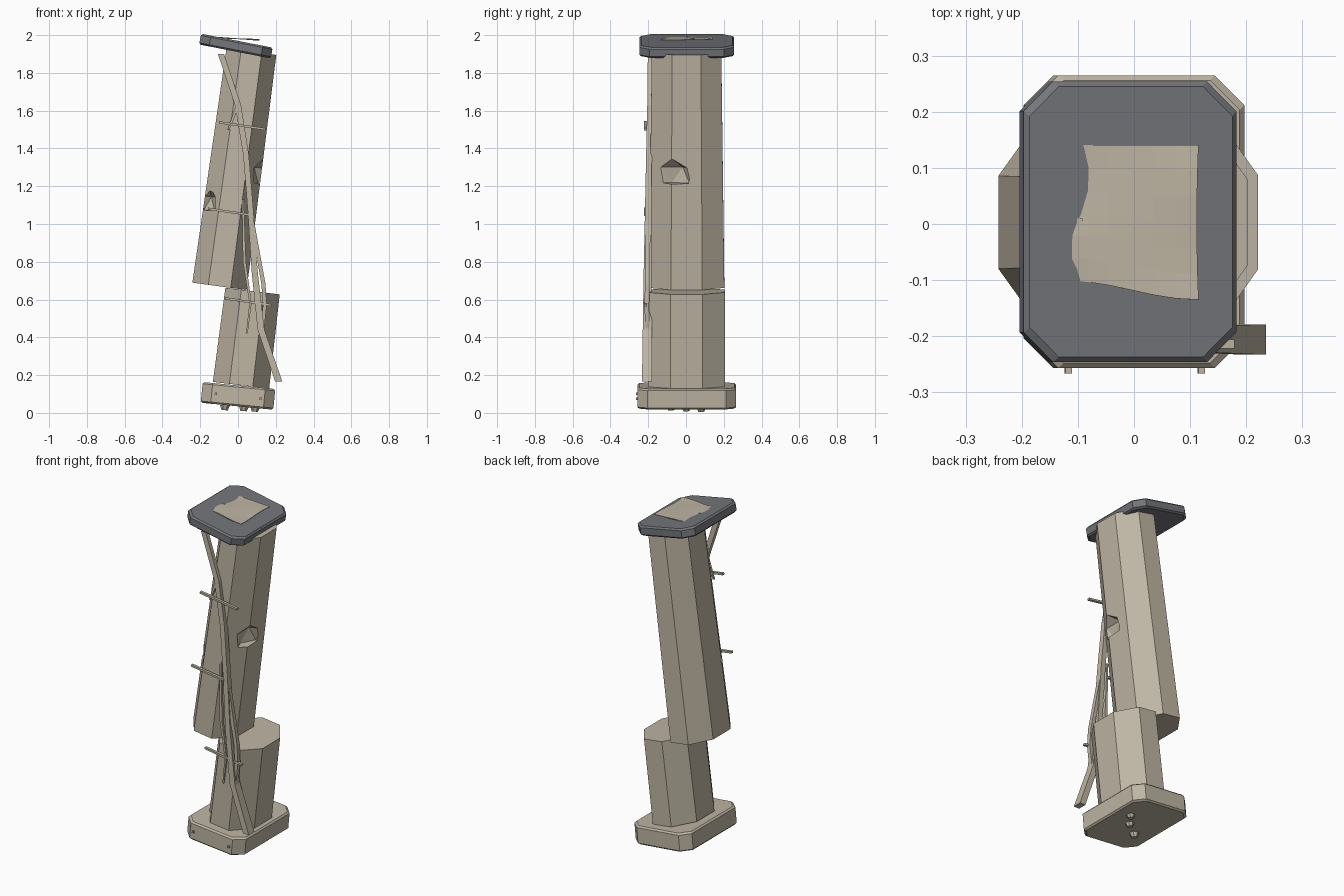
import bpy, bmesh, math
from mathutils import Matrix, Vector

if "Cube" in bpy.data.objects:
    bpy.data.objects.remove(bpy.data.objects["Cube"])


def material(name, col):
    m = bpy.data.materials.new(name)
    m.diffuse_color = (*col, 1)
    m.use_nodes = True
    m.node_tree.nodes["Principled BSDF"].inputs["Base Color"].default_value = m.diffuse_color
    return m


STONE = material("tan stone", (0.52, 0.465, 0.37))
SLATE = material("dark slate", (0.175, 0.18, 0.195))


def finish(name, bm, mat, loc=(0, 0, 0), tilt=0.0):
    bmesh.ops.recalc_face_normals(bm, faces=bm.faces)
    bm.transform(Matrix.Translation(Vector(loc)) @ Matrix.Rotation(math.radians(tilt), 4, 'Y'))
    me = bpy.data.meshes.new(name)
    bm.to_mesh(me)
    bm.free()
    me.materials.append(mat)
    ob = bpy.data.objects.new(name, me)
    bpy.context.collection.objects.link(ob)
    return ob


def loft(rings):
    """Skin a list of equal-length rings and cap both ends."""
    bm = bmesh.new()
    vs = [[bm.verts.new(p) for p in r] for r in rings]
    n = len(vs[0])
    for a, b in zip(vs, vs[1:]):
        for i in range(n):
            j = (i + 1) % n
            bm.faces.new((a[i], a[j], b[j], b[i]))
    bm.faces.new(vs[0][::-1])
    bm.faces.new(vs[-1])
    return bm


def octagon(hx, hy, cx, cy, z):
    """Rectangle with cut corners."""
    return [(hx, -hy + cy, z), (hx, hy - cy, z), (hx - cx, hy, z), (-hx + cx, hy, z),
            (-hx, hy - cy, z), (-hx, -hy + cy, z), (-hx + cx, -hy, z), (hx - cx, -hy, z)]


def slab(name, hx, hy, h, mat, loc, tilt, bev=0.009):
    c = 0.053
    rings = [octagon(hx - b, hy - b, c, c, z) for b, z in
             ((bev, -h), (0, -h + bev), (0, h - bev), (bev, h))]
    return finish(name, loft(rings), mat, loc, tilt)


def shaft(name, p0, p1, bottom, top):
    d = Vector((p1[0] - p0[0], 0, p1[1] - p0[1]))
    rings = [octagon(hx, hy, hx * 0.586, hy * 0.586, z)
             for (hx, hy), z in ((bottom, 0), (top, d.length))]
    return finish(name, loft(rings), STONE, (p0[0], 0.003, p0[1]),
                  math.degrees(math.atan2(d.x, d.z)))


def strand(name, pts):
    """Tapered four-sided strand; pts = (x, y, z, half width, half depth)."""
    rings = [[(x - w, y - d, z), (x + w, y - d, z), (x + w, y + d, z), (x - w, y + d, z)]
             for x, y, z, w, d in pts]
    return finish(name, loft(rings), STONE)


def box(name, loc, size, tilt=0):
    bm = bmesh.new()
    bmesh.ops.create_cube(bm, size=1)
    bm.transform(Matrix.Diagonal((*size, 1)))
    return finish(name, bm, STONE, loc, tilt)


# base and cap slabs
slab("base_slab", 0.193, 0.261, 0.055, STONE, (0, 0.004, 0.09), 5.5)
slab("cap_slab", 0.193, 0.25, 0.029, SLATE, (-0.011, 0.004, 1.942), 11)

# broken column shaft
shaft("lower_shaft", (0.016, 0.146), (0.077, 0.645), (0.15, 0.203), (0.145, 0.203))
upper = shaft("upper_shaft", (-0.098, 0.67), (0.071, 1.913), (0.145, 0.2), (0.133, 0.184))

# chipped dents cut from the upper shaft
for i, (loc, size) in enumerate((((0.128, -0.075, 1.255), (0.065, 0.11, 0.092)),
                                 ((-0.16, -0.13, 1.11), (0.055, 0.08, 0.08)))):
    bm = bmesh.new()
    bmesh.ops.create_icosphere(bm, subdivisions=1, radius=1)
    # flatten the floor of the dent
    for v in bm.verts:
        v.co.z = max(v.co.z, -0.5)
    bm.transform(Matrix.Diagonal((*size, 1)))
    cutter = finish(f"dent_cutter_{i}", bm, STONE, loc, 6)
    cutter.hide_render = True
    mod = upper.modifiers.new("dent", 'BOOLEAN')
    mod.object = cutter
    mod.operation = 'DIFFERENCE'
    mod.solver = 'EXACT'
    bpy.context.view_layer.objects.active = upper
    bpy.ops.object.modifier_apply(modifier=mod.name)
    bpy.data.objects.remove(cutter)

# climbing vine with thin offshoots
strand("main_vine", [(-0.09, -0.19, 1.90, 0.016, 0.012), (0.0, -0.192, 1.63, 0.016, 0.013),
                     (0.042, -0.196, 1.37, 0.015, 0.015), (0.066, -0.2, 1.08, 0.015, 0.017),
                     (0.088, -0.203, 0.75, 0.016, 0.021), (0.122, -0.205, 0.44, 0.018, 0.024),
                     (0.216, -0.206, 0.165, 0.019, 0.027)])
strand("vine_branch", [(0.078, -0.2, 1.0, 0.01, 0.012), (0.135, -0.205, 0.68, 0.011, 0.013),
                       (0.142, -0.207, 0.57, 0.01, 0.012), (0.126, -0.205, 0.42, 0.01, 0.012)])
strand("left_tendril", [(0.026, -0.2, 1.13, 0.005, 0.006), (0.034, -0.205, 0.80, 0.008, 0.008),
                        (0.066, -0.208, 0.58, 0.006, 0.006), (0.047, -0.206, 0.42, 0.004, 0.004)])
strand("upper_tendril", [(-0.005, -0.193, 1.62, 0.009, 0.008), (-0.05, -0.195, 1.5, 0.005, 0.005)])

# clamp rods across the vine
for i, (x, z, length) in enumerate(((0.023, 1.52, 0.25), (-0.05, 1.065, 0.22), (0.055, 0.588, 0.25))):
    box(f"clamp_rod_{i}", (x, -0.214, z), (length, 0.016, 0.012), 8.5)

# pins on the base front and a pin on the cloth
for i, (x, z) in enumerate(((-0.117, 0.102), (0.12, 0.075))):
    box(f"base_pin_{i}", (x, -0.26, z), (0.012, 0.012, 0.012), 5.5)
box("cloth_pin", (-0.097, 0.005, 1.988), (0.01, 0.01, 0.006))

# studs under the base
for i, (x, y) in enumerate(((-0.07, -0.08), (0.03, 0.0), (0.09, 0.08))):
    bm = bmesh.new()
    bmesh.ops.create_cone(bm, cap_ends=True, segments=7, radius1=0.017, radius2=0.027, depth=0.026)
    finish(f"base_stud_{i}", bm, STONE, (x, y, 0.024 - 0.096 * x * 0.5), 5.5)

# worn cloth sheet lying on the cap
bm = bmesh.new()
bmesh.ops.create_grid(bm, x_segments=6, y_segments=6, size=1)
for v in bm.verts:
    u, w = v.co.x, v.co.y
    front = -0.118 - 0.017 * math.sin(u * 1.6)
    y = front + (0.141 - front) * (w + 1) / 2
    x = -0.004 + u * (0.119 - 0.003 * (1 - w * w))
    v.co = (x, y, 1.981 - 0.006 * u + 0.003 * math.sin(3 * w) * u)
sheet = finish("cloth_sheet", bm, STONE)
solid = sheet.modifiers.new("thickness", 'SOLIDIFY')
solid.thickness = 0.004
solid.offset = 0
